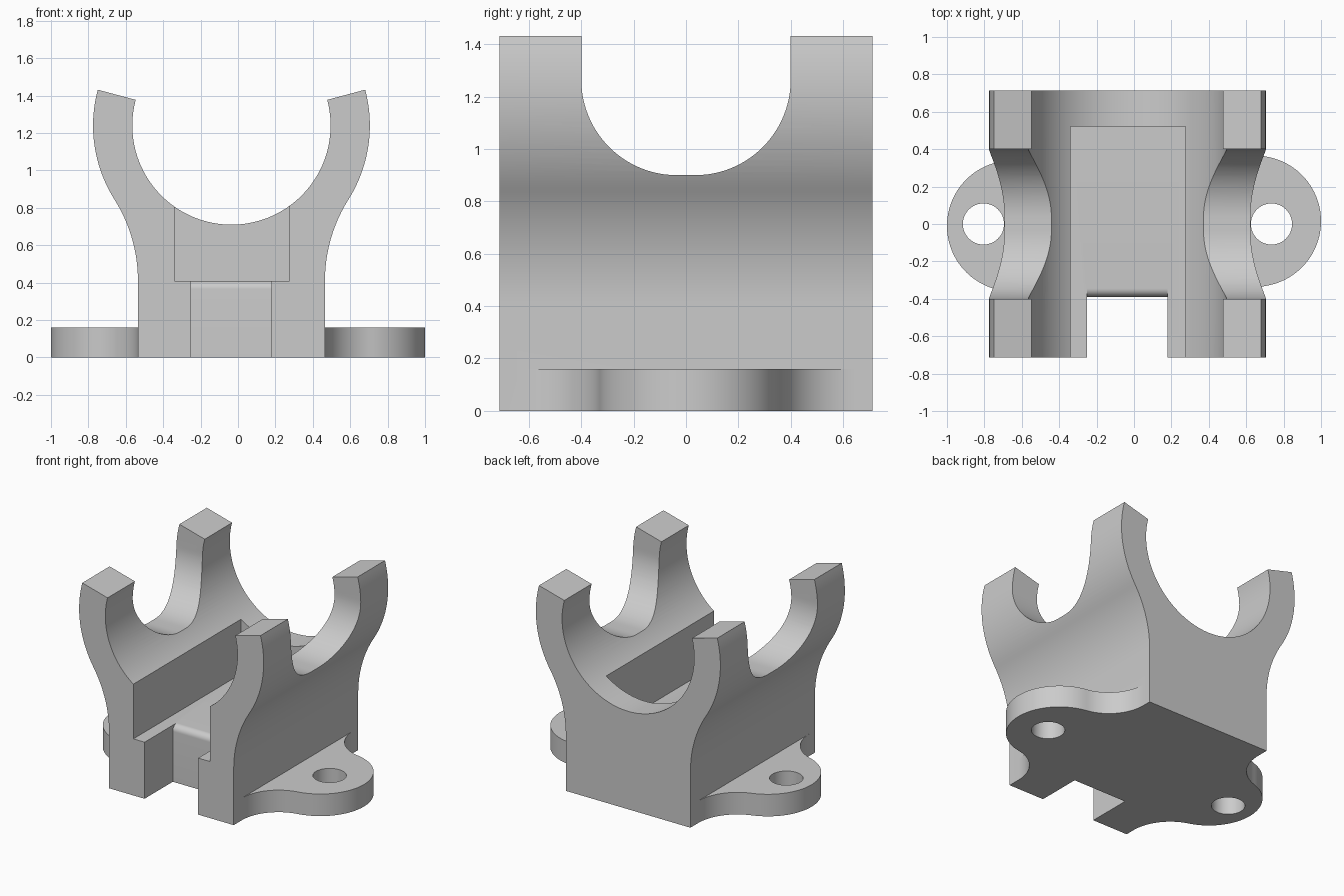
import bpy
import bmesh
from math import sin, cos, pi, radians, sqrt, atan2

cube = bpy.data.objects.get("Cube")
if cube:
    bpy.data.objects.remove(cube, do_unlink=True)

grey = bpy.data.materials.new("plain grey")
grey.use_nodes = True
colour = (0.6, 0.6, 0.6, 1)
grey.diffuse_color = colour
grey.node_tree.nodes["Principled BSDF"].inputs["Base Color"].default_value = colour

MID = -0.035      # centre line of the cradle
HALF = 0.5        # half width of the block
DEPTH = 0.713     # half depth of the block


def arc(cx, cy, r, a, b, n=24):
    return [(cx + r * cos(a + (b - a) * i / n), cy + r * sin(a + (b - a) * i / n))
            for i in range(n + 1)]


def prism(name, points, axis, low, high):
    """Extrude a 2D profile along the named axis."""
    place = {"x": lambda p, t: (t, p[0], p[1]),
             "y": lambda p, t: (p[0], t, p[1]),
             "z": lambda p, t: (p[0], p[1], t)}[axis]
    bm = bmesh.new()
    rings = [[bm.verts.new(place(p, t)) for p in points] for t in (low, high)]
    for ring in rings:
        bm.faces.new(ring)
    for i in range(len(points)):
        j = (i + 1) % len(points)
        bm.faces.new((rings[0][i], rings[0][j], rings[1][j], rings[1][i]))
    bmesh.ops.recalc_face_normals(bm, faces=bm.faces)
    mesh = bpy.data.meshes.new(name)
    bm.to_mesh(mesh)
    bm.free()
    mesh.materials.append(grey)
    obj = bpy.data.objects.new(name, mesh)
    bpy.context.collection.objects.link(obj)
    return obj


def combine(target, other, operation):
    mod = target.modifiers.new(operation, "BOOLEAN")
    mod.operation, mod.solver, mod.object = operation, "EXACT", other
    bpy.context.view_layer.objects.active = target
    bpy.ops.object.modifier_apply(modifier=mod.name)
    bpy.data.objects.remove(other, do_unlink=True)


# Block and cradle: right half of the outline, mirrored to the left
CZ, INNER, OUTER, WAIST, START = 1.24, 0.53, 0.74, 0.815, 0.41
turn = atan2(CZ - START, HALF + WAIST)
half = [(HALF, 0)]
half += arc(HALF + WAIST, START, WAIST, pi, pi - turn)
half += arc(0, CZ, OUTER, -turn, radians(15))[1:]
half += arc(0, CZ, INNER, radians(15), -pi / 2, 40)
outline = [(MID + x, z) for x, z in half]
outline += [(MID - x, z) for x, z in reversed(half[:-1])]
body = prism("cradle_bracket", outline, "y", -DEPTH, DEPTH)

# Mounting ears with filleted roots
EAR, REACH, THICK = 0.35, 0.635, 0.16
for side, shift in ((1, 0.015), (-1, -0.01)):
    wall = HALF + side * MID
    cx = 1 - EAR
    d = cx - wall
    fillet = (d * d + REACH ** 2 - EAR ** 2) / (2 * (EAR + d))
    bend = atan2(REACH, wall + fillet - cx)
    upper = arc(cx, 0, EAR, 0, bend)
    upper += arc(wall + fillet, REACH, fillet, bend + pi, pi)[1:]
    upper += [(wall - 0.1, REACH)]
    ear = [(x, -y) for x, y in reversed(upper[1:])] + upper
    ear = [(side * x, y + shift) for x, y in ear]
    combine(body, prism("ear", ear, "z", 0, THICK), "UNION")
    hole = arc(side * 0.77 + MID, 0, 0.11, 0, 2 * pi, 48)[:-1]
    combine(body, prism("hole", hole, "z", -0.1, 0.3), "DIFFERENCE")

# Round-bottomed opening through both side walls
W, R, BASE = 0.4, 0.365, 0.9
opening = [(-W, 2), *arc(R - W, BASE + R, R, pi, 1.5 * pi),
           *arc(W - R, BASE + R, R, 1.5 * pi, 2 * pi), (W, 2)]
combine(body, prism("opening", opening, "x", -1.5, 1.5), "DIFFERENCE")

# Pocket in the cradle floor, open at the front
pocket = [(-0.9, START), (0.52, START), (0.52, 1.1), (-0.9, 1.1)]
combine(body, prism("pocket", pocket, "x", -0.34, 0.275), "DIFFERENCE")

# Front slot with a rounded upper edge
E, BACK = 0.045, -0.39
slot = [(-0.9, -0.1), (BACK, -0.1), *arc(BACK + E, START - E, E, pi, pi / 2, 10),
        (BACK + E, 0.6), (-0.9, 0.6)]
combine(body, prism("slot", slot, "x", -0.25, 0.18), "DIFFERENCE")

# Smooth curved walls, sharp corners
bpy.ops.object.select_all(action="DESELECT")
body.select_set(True)
bpy.context.view_layer.objects.active = body
bpy.ops.object.shade_smooth_by_angle(angle=radians(25))
